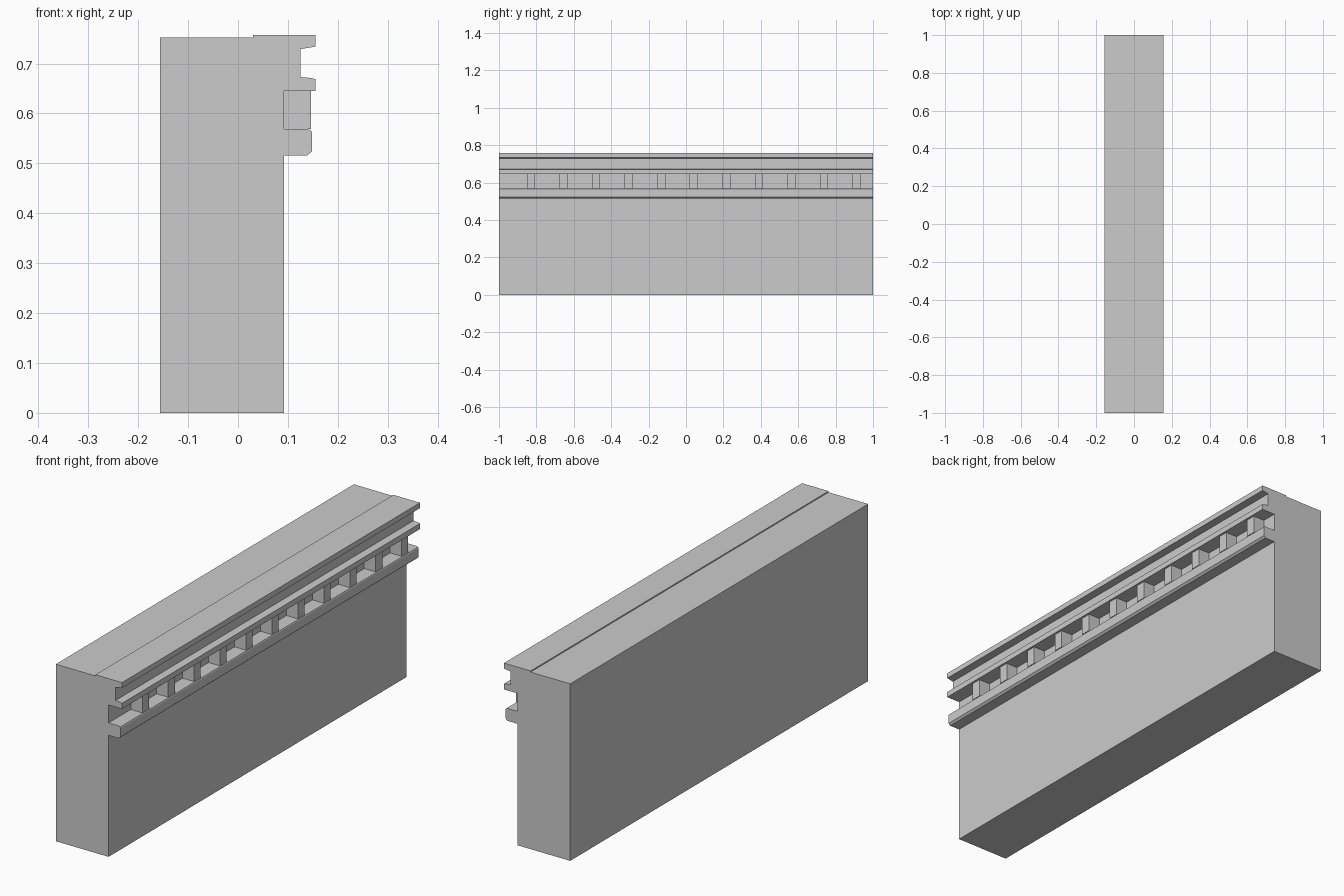
import bpy, bmesh
from mathutils import Matrix

if "Cube" in bpy.data.objects:
    bpy.data.objects.remove(bpy.data.objects["Cube"])


def finish(bm, name):
    bmesh.ops.recalc_face_normals(bm, faces=bm.faces)
    mesh = bpy.data.meshes.new(name)
    bm.to_mesh(mesh)
    bm.free()
    obj = bpy.data.objects.new(name, mesh)
    bpy.context.collection.objects.link(obj)
    return obj


def extrude_profile(name, points, y0, y1):
    bm = bmesh.new()
    face = bm.faces.new([bm.verts.new((x, y0, z)) for x, z in points])
    out = bmesh.ops.extrude_face_region(bm, geom=[face], use_keep_orig=True)
    verts = [v for v in out["geom"] if isinstance(v, bmesh.types.BMVert)]
    bmesh.ops.translate(bm, verts=verts, vec=(0, y1 - y0, 0))
    return finish(bm, name)


# Wall with cornice and lower rail, one continuous cross-section (x, z)
profile = [
    (-0.156, 0), (0.092, 0),
    # lower rail
    (0.092, 0.516), (0.139, 0.516), (0.148, 0.524), (0.148, 0.562),
    (0.146, 0.566), (0.139, 0.569), (0.092, 0.569),
    # upper cornice with two lips
    (0.092, 0.645), (0.155, 0.645), (0.155, 0.669), (0.147, 0.671),
    (0.125, 0.673), (0.125, 0.729), (0.155, 0.734), (0.155, 0.757),
    # raised cap and wall top
    (0.030, 0.757), (0.030, 0.752), (-0.156, 0.752),
]
extrude_profile("wall_with_cornice", profile, -1, 1)

# Row of dentil blocks between rail and cornice
bm = bmesh.new()
for i in range(11):
    y = -0.829 + i * 0.1741
    bmesh.ops.create_cube(bm, size=1, matrix=Matrix.Translation((0.119, y, 0.607))
                          @ Matrix.Diagonal((0.054, 0.044, 0.076, 1)))
finish(bm, "dentil_blocks")
